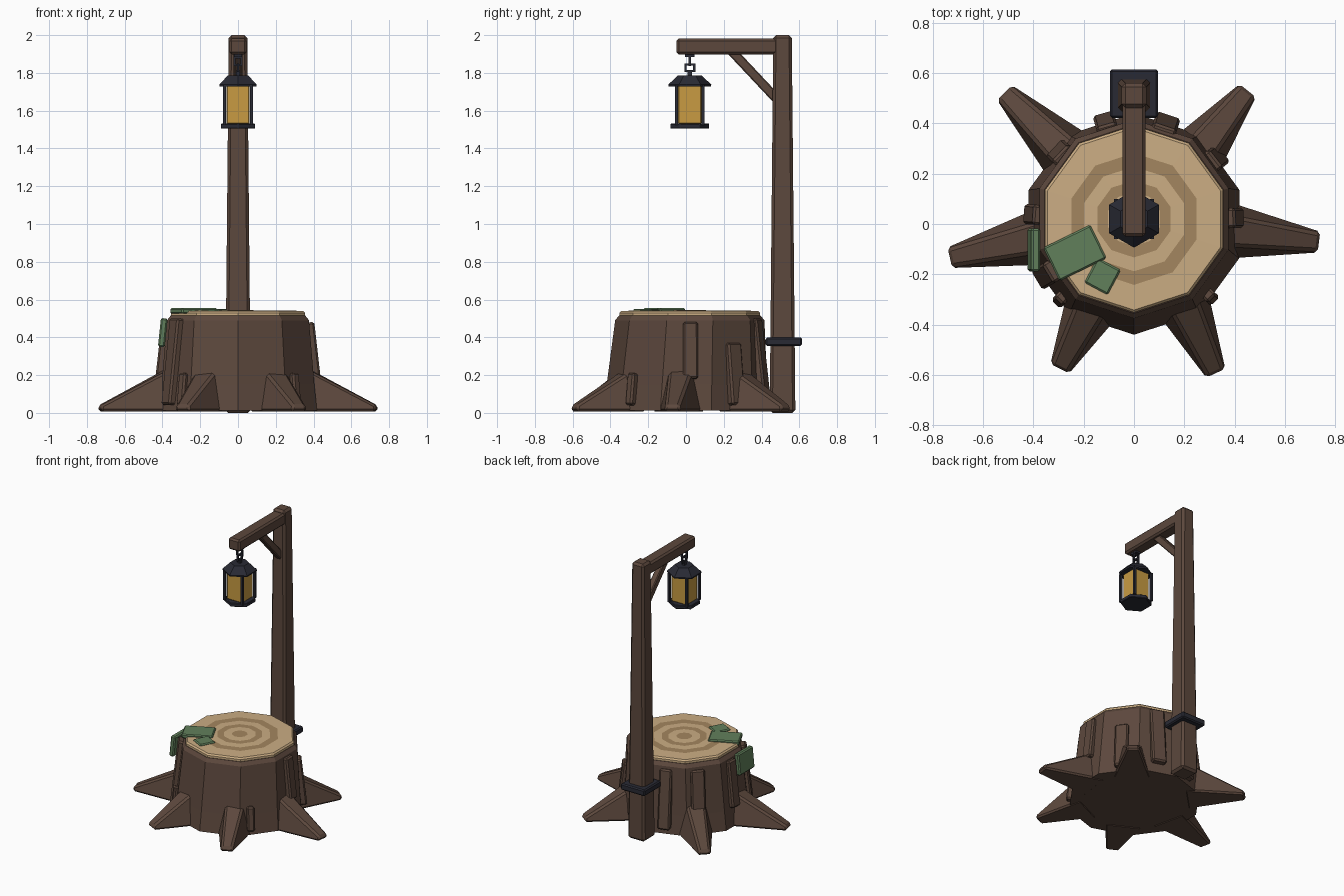
import bpy, bmesh, math
from mathutils import Vector, Matrix

if "Cube" in bpy.data.objects:
    bpy.data.objects.remove(bpy.data.objects["Cube"])


def material(name, rgb):
    m = bpy.data.materials.new(name)
    m.diffuse_color = (*rgb, 1)
    m.use_nodes = True
    m.node_tree.nodes["Principled BSDF"].inputs["Base Color"].default_value = m.diffuse_color
    return m


BARK = material("bark brown", (0.107, 0.064, 0.046))
WOOD = material("cut wood", (0.60, 0.42, 0.23))
RING = material("growth ring", (0.37, 0.24, 0.115))
MOSS = material("moss green", (0.12, 0.215, 0.105))
METAL = material("dark metal", (0.022, 0.023, 0.034))
GLOW = material("amber glass", (0.58, 0.33, 0.055))


def finish(name, bm, mats, bevel=0.0):
    bmesh.ops.recalc_face_normals(bm, faces=bm.faces)
    mesh = bpy.data.meshes.new(name)
    bm.to_mesh(mesh)
    bm.free()
    for m in mats:
        mesh.materials.append(m)
    ob = bpy.data.objects.new(name, mesh)
    bpy.context.collection.objects.link(ob)
    if bevel:
        mod = ob.modifiers.new("bevel", 'BEVEL')
        mod.width, mod.segments = bevel, 1
        mod.limit_method, mod.angle_limit = 'ANGLE', math.radians(40)
    return ob


def box(name, loc, size, mat, rot=None, bevel=0.01, taper=1.0):
    """Box with optional rotation matrix; taper scales the top end."""
    bm = bmesh.new()
    bmesh.ops.create_cube(bm, size=1)
    for v in bm.verts:
        k = taper if v.co.z > 0 else 1
        v.co = Vector((v.co.x * size[0] * k, v.co.y * size[1] * k, v.co.z * size[2]))
    m = Matrix.Translation(loc) @ (rot.to_4x4() if rot else Matrix())
    bm.transform(m)
    return finish(name, bm, [mat], bevel)


def lathe(name, rings, n, mats, start=-90, bevel=0.0, pick=None):
    """Stack of polygons (radius, z, y offset), capped at both ends."""
    bm = bmesh.new()
    loops = []
    for r, z, oy in rings:
        loops.append([bm.verts.new((r * math.cos(a), r * math.sin(a) + oy, z))
                      for a in (math.radians(start + 360 * i / n) for i in range(n))])
    bm.faces.new(loops[0])
    last = bm.faces.new(loops[-1])
    last.material_index = pick(len(loops) - 1) if pick else 0
    for j in range(len(loops) - 1):
        for i in range(n):
            k = (i + 1) % n
            f = bm.faces.new((loops[j][i], loops[j][k], loops[j + 1][k], loops[j + 1][i]))
            f.material_index = pick(j) if pick else 0
    return finish(name, bm, mats, bevel)


def turn(deg, axis):
    return Matrix.Rotation(math.radians(deg), 3, axis)


# Stump body and the sawn top with alternating growth rings
lathe("stump", [(0.44, 0.012, 0), (0.425, 0.15, 0.005), (0.395, 0.49, 0.02),
                (0.375, 0.515, 0.02)], 10, [BARK])
lathe("sawn_top", [(0.36, 0.50, 0.02), (0.372, 0.515, 0.02), (0.372, 0.53, 0.02),
                   (0.362, 0.54, 0.02), (0.262, 0.542, 0.02), (0.208, 0.542, 0.02),
                   (0.153, 0.543, 0.02), (0.108, 0.543, 0.02), (0.052, 0.544, 0.02)],
      10, [WOOD, RING], pick=lambda j: 1 if j in (4, 6, 8) else 0)

# Roots: tapered wedges from the trunk to the ground
ROOTS = [((0.32, -0.02), (0.735, -0.072)), ((0.17, -0.26), (0.325, -0.593)),
         ((-0.145, -0.28), (-0.295, -0.575)), ((-0.32, -0.04), (-0.732, -0.134)),
         ((-0.24, 0.25), (-0.515, 0.522)), ((0.22, 0.24), (0.452, 0.53))]
for n, (base, tip) in enumerate(ROOTS):
    b, t = Vector((*base, 0)), Vector((*tip, 0))
    side = (t - b).normalized().cross(Vector((0, 0, 1)))
    bm = bmesh.new()
    ends = []
    for p, low, high, z in ((b, 0.125, 0.065, 0.26), (t, 0.045, 0.036, 0.04)):
        ends.append([bm.verts.new(p + side * s + Vector((0, 0, h)))
                     for s, h in ((-low, 0.008), (low, 0.008), (high, z), (-high, z))])
    for e in ends:
        bm.faces.new(e)
    for i in range(4):
        k = (i + 1) % 4
        bm.faces.new((ends[0][i], ends[0][k], ends[1][k], ends[1][i]))
    finish(f"root_{n + 1}", bm, [BARK], 0.012)

# Raised bark strips leaning with the trunk: angle, width, bottom, top
STRIPS = [(2, 0.08, 0.18, 0.48), (38, 0.09, 0.04, 0.37), (72, 0.10, 0.08, 0.50),
          (106, 0.085, 0.05, 0.47), (137, 0.095, 0.10, 0.47), (176, 0.08, 0.15, 0.48),
          (211, 0.09, 0.04, 0.50), (226, 0.05, 0.04, 0.21), (-44, 0.05, 0.04, 0.21)]
for n, (ang, w, z0, z1) in enumerate(STRIPS):
    z = (z0 + z1) / 2
    r = 0.428 - 0.10 * z
    a = math.radians(ang)
    box(f"bark_strip_{n + 1}", (r * math.cos(a), r * math.sin(a) + 0.03 * z, z),
        (0.05, w, z1 - z0), BARK, turn(ang, 'Z') @ turn(-6.5, 'Y'), 0.01)

# Post, arm, brace and metal collar
box("post", (0, 0.511, 1.0), (0.136, 0.136, 2.0), BARK, bevel=0.015, taper=0.72)
box("arm", (0, 0.22, 1.94), (0.092, 0.54, 0.084), BARK, bevel=0.012)
d = Vector((0, 0.235, -0.25))
box("brace", (0, 0.355, 1.795), (0.045, 0.05, d.length + 0.03), BARK,
    d.to_track_quat('Z', 'X').to_matrix() @ turn(90, 'Z'), 0.006)
box("collar", (0, 0.518, 0.377), (0.192, 0.192, 0.046), METAL, bevel=0.008)

# Lantern: hexagonal base and roof, square glass, four corner bars
LY = 0.02
lathe("lantern_base", [(0.105, 1.505, LY), (0.105, 1.531, LY)], 6, [METAL], bevel=0.004)
lathe("lantern_roof", [(0.112, 1.728, LY), (0.114, 1.738, LY), (0.062, 1.787, LY)],
      6, [METAL])
box("lantern_glass", (0, LY, 1.632), (0.124, 0.124, 0.205), GLOW, bevel=0.006)
for sx in (-1, 1):
    for sy in (-1, 1):
        box("lantern_bar", (sx * 0.071, LY + sy * 0.071, 1.63), (0.016, 0.016, 0.21),
            METAL, bevel=0)


# Chain links: square frames, crossed, under a small mount
def link(name, z, w, h, across_x):
    t = 0.011
    for s in (-1, 1):
        for off, size in (((s * (w - t) / 2, 0), (t, h)), ((0, s * (h - t) / 2), (w, t))):
            if across_x:
                box(name, (off[0], LY, z + off[1]), (size[0], t, size[1]), METAL, bevel=0)
            else:
                box(name, (0, LY + off[0], z + off[1]), (t, size[0], size[1]), METAL, bevel=0)


link("lower_link", 1.828, 0.058, 0.046, False)
link("upper_link", 1.862, 0.05, 0.05, True)
box("roof_knob", (0, LY, 1.797), (0.022, 0.022, 0.03), METAL, bevel=0)
box("chain_mount", (0, LY, 1.891), (0.04, 0.05, 0.014), METAL, bevel=0)

# Moss patches on the top and hanging over the side
box("moss_large", (-0.235, -0.115, 0.54), (0.208, 0.148, 0.03), MOSS, turn(26, 'Z'), 0.007)
box("moss_small", (-0.125, -0.208, 0.538), (0.105, 0.112, 0.026), MOSS, turn(-28, 'Z'), 0.007)
box("moss_hanging", (-0.398, -0.103, 0.425), (0.036, 0.172, 0.152), MOSS, turn(6, 'Y'), 0.008)
